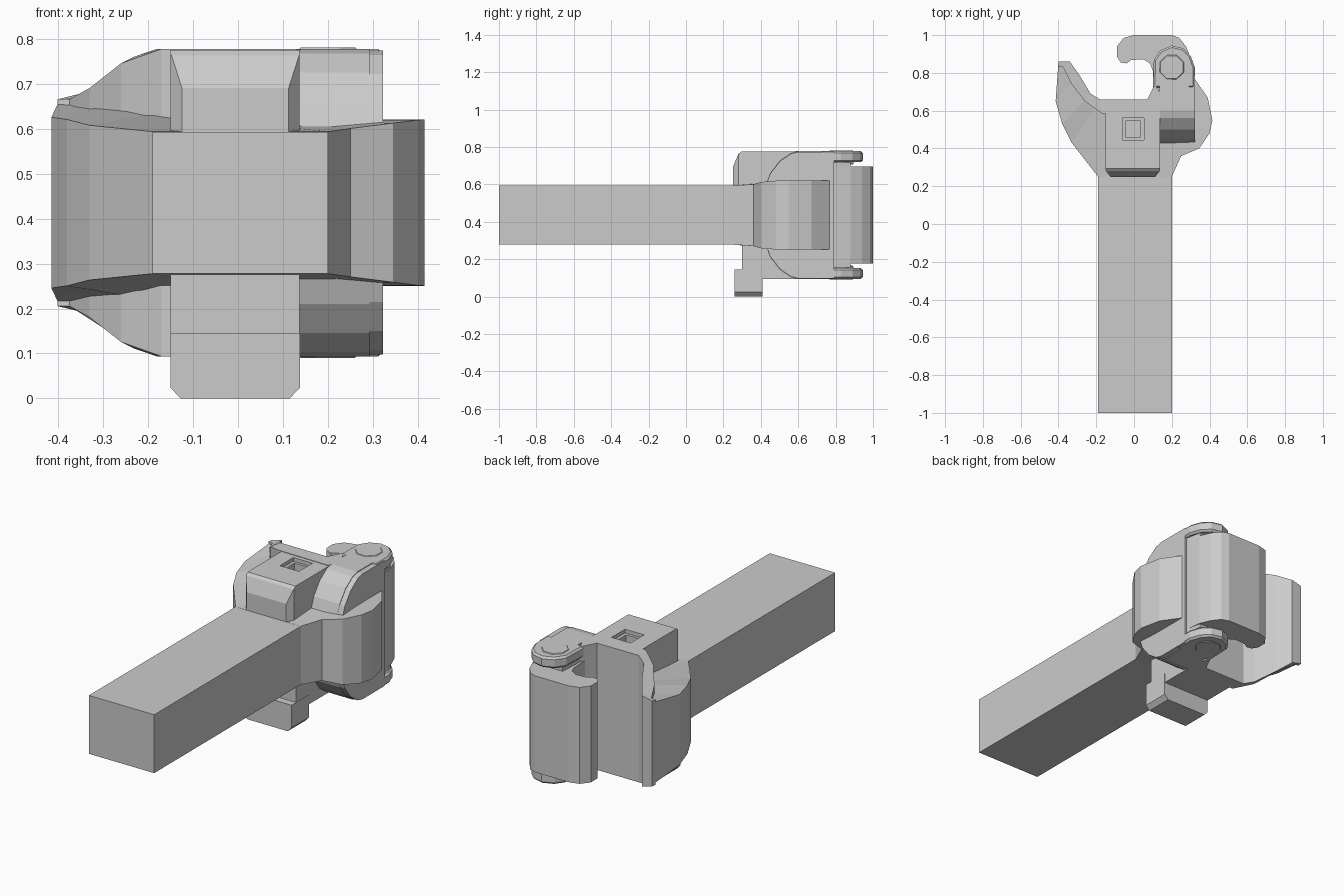
import bpy, bmesh, math

if "Cube" in bpy.data.objects:
    bpy.data.objects.remove(bpy.data.objects["Cube"])

ZC = 0.4355  # mid height of the head, which mirrors top to bottom


def finish(bm, name):
    bmesh.ops.recalc_face_normals(bm, faces=bm.faces)
    me = bpy.data.meshes.new(name)
    bm.to_mesh(me)
    bm.free()
    ob = bpy.data.objects.new(name, me)
    bpy.context.collection.objects.link(ob)
    return ob


def prism(name, pts, lo, hi, axis='z', bevel=0):
    """Extrude a profile: (x, y) along z, or (y, z) along x."""
    bm = bmesh.new()
    put = (lambda p, t: (p[0], p[1], t)) if axis == 'z' else (lambda p, t: (t, p[0], p[1]))
    a = [bm.verts.new(put(p, lo)) for p in pts]
    b = [bm.verts.new(put(p, hi)) for p in pts]
    bm.faces.new(a)
    bm.faces.new(b)
    for i in range(len(pts)):
        j = (i + 1) % len(pts)
        bm.faces.new((a[i], a[j], b[j], b[i]))
    ob = finish(bm, name)
    if bevel:
        m = ob.modifiers.new("bevel", 'BEVEL')
        m.width, m.segments, m.limit_method = bevel, 1, 'ANGLE'
        m.angle_limit = math.radians(60)
    return ob


def rect(x0, x1, y0, y1):
    return [(x0, y0), (x1, y0), (x1, y1), (x0, y1)]


def strip(name, outer, inner):
    """Solid band between two edges of (x, y, half height) points."""
    bm = bmesh.new()
    rings = []
    for o, i in zip(outer, inner):
        rings.append([bm.verts.new((p[0], p[1], ZC + s * p[2]))
                      for p, s in ((o, -1), (i, -1), (i, 1), (o, 1))])
    for r, q in zip(rings, rings[1:]):
        for k in range(4):
            n = (k + 1) % 4
            bm.faces.new((r[k], r[n], q[n], q[k]))
    bm.faces.new(rings[0])
    bm.faces.new(rings[-1])
    return finish(bm, name)


# Handle bar
prism("handle", rect(-.19, .20, -1, .26), .278, .593)

# Flared jaw body, thicker towards both sides
strip("jaw_body",
      [(-.40, .86, .222), (-.415, .65, .19), (-.38, .53, .185), (-.33, .43, .172),
       (-.19, .25, .158), (.20, .25, .158), (.25, .36, .165), (.345, .40, .177),
       (.40, .48, .184), (.415, .55, .185), (.39, .67, .185), (.32, .77, .185)],
      [(-.34, .86, .222), (-.29, .79, .218), (-.23, .69, .21), (-.18, .66, .20),
       (-.10, .66, .19), (.07, .66, .185), (.09, .67, .185), (.10, .70, .185),
       (.12, .74, .185), (.16, .77, .185), (.24, .775, .185), (.30, .775, .185)])

# Tall thin lining around the throat, dropping towards the left tip
strip("throat_lining",
      [(-.402, .835, .23), (-.375, .83, .23), (-.33, .74, .255), (-.26, .65, .31),
       (-.17, .585, .342), (.13, .58, .342), (.17, .64, .342)],
      [(-.40, .86, .23), (-.34, .86, .245), (-.29, .79, .285), (-.23, .69, .325),
       (-.18, .66, .342), (.07, .66, .342), (.11, .74, .342)])

# Centre block with chamfered nose and a square socket on top
block = prism("centre_block", [(.25, .59), (.25, .69), (.28, .763), (.295, .775), (.60, .775),
                               (.60, .094), (.30, .094), (.30, .5), (.25, .5)],
              -.15, .137, 'x')
cut = prism("socket_cutter", rect(-.045, .035, .46, .545), .70, .9)
lip = prism("socket_lip_cutter", rect(-.062, .052, .445, .56), .755, .9)
corners = [prism("nose_cutter", [(s * .165 - .006, .2), (s * .165 - .006, .31), (s * .08 - .006, .2)],
                 .594, .9) for s in (-1, 1)]
for c in [cut, lip] + corners:
    c.hide_render = True
    c.hide_set(True)
    m = block.modifiers.new("cut", 'BOOLEAN')
    m.operation, m.object, m.solver = 'DIFFERENCE', c, 'EXACT'

# Foot under the block
prism("foot", [(-.15, .024), (-.128, 0), (.115, 0), (.138, .024), (.138, .146), (-.15, .146)],
      0, 1).name = "foot"
foot = bpy.data.objects["foot"]
for v in foot.data.vertices:
    x, z, t = v.co
    v.co = (x, .26 + .15 * t, z)

# Curved hinge arm, mirrored top and bottom
curve = [(.43, .17), (.45, .225), (.50, .29), (.56, .332), (.60, .342), (.79, .342)]
side = [(y, ZC + h) for y, h in curve] + [(y, ZC - h) for y, h in reversed(curve)]
prism("hinge_arm", side, .135, .292, 'x')
rim = [(y, ZC + h - .004) for y, h in curve] + [(y, ZC - h + .004) for y, h in reversed(curve)]
prism("hinge_arm_rim", rim, .292, .322, 'x')

# Core of the hinge behind the claw
prism("hinge_core", [(.11, .70), (.31, .70), (.31, .80), (.295, .88), (.12, .88)], ZC - .28, ZC + .28)

# Eyelets and pivot pins
eye = [(.10, .72), (.322, .72), (.322, .83), (.30, .89), (.26, .93), (.2, .945), (.14, .92), (.105, .87)]
pin = [(.2 + .07 * math.cos(a * math.pi / 4 + .39), .83 + .07 * math.sin(a * math.pi / 4 + .39))
       for a in range(8)]
for s, tag in ((1, "top"), (-1, "bottom")):
    z0, z1 = sorted((ZC + s * .283, ZC + s * .342))
    prism("eyelet_" + tag, eye, z0, z1, bevel=.01)
    z0, z1 = sorted((ZC + s * .27, ZC + s * .345))
    prism("pivot_pin_" + tag, pin, z0, z1, bevel=.004)

# Hooked claw
prism("claw", [(.10, .68), (.30, .70), (.31, .80), (.30, .88), (.275, .94), (.24, .985), (.20, 1),
               (0, 1), (-.055, .985), (-.09, .94), (-.09, .885), (-.07, .855), (-.04, .85),
               (-.015, .868), (.05, .872), (.085, .85), (.10, .81)],
      ZC - .26, ZC + .26)
